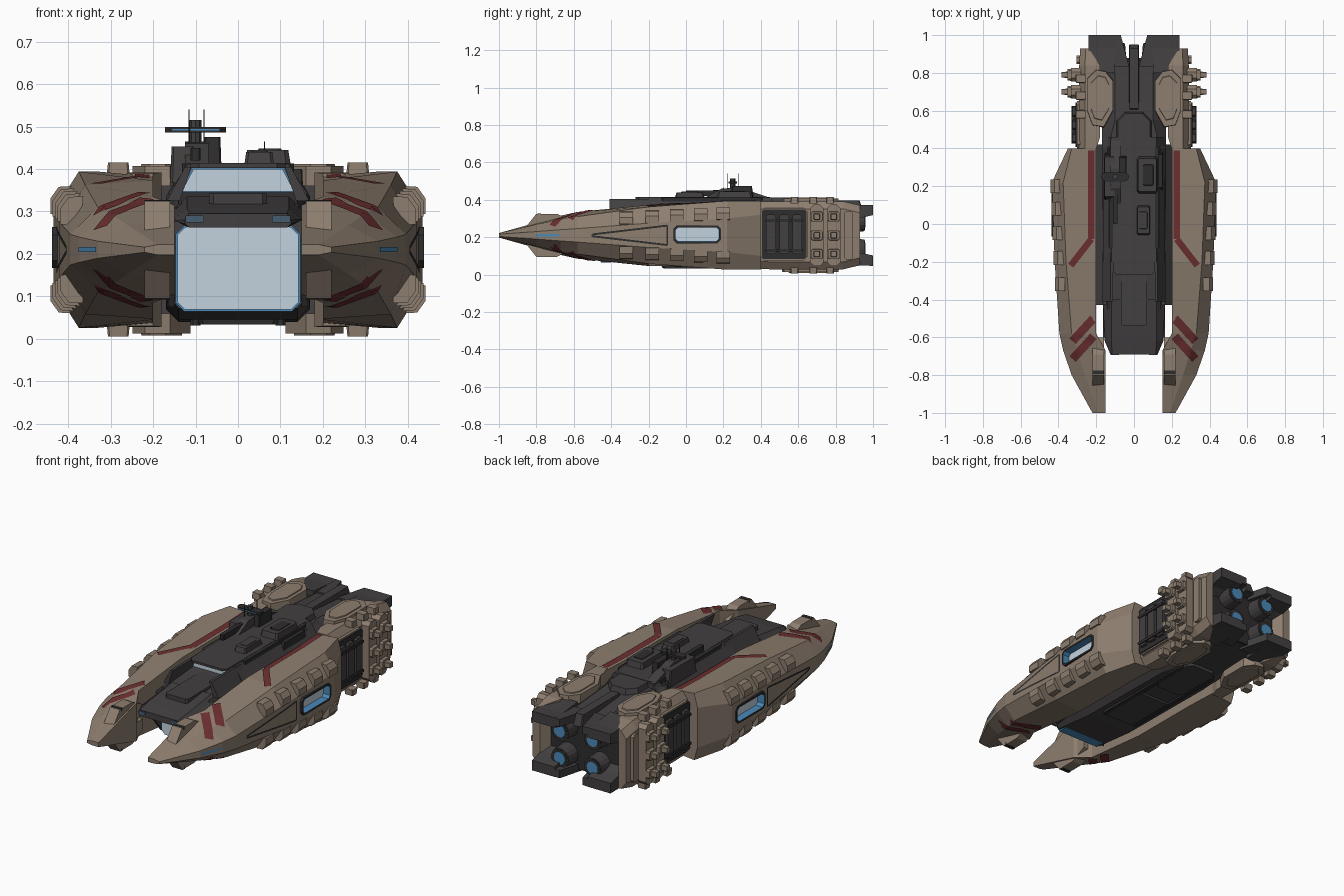
import bpy, bmesh, math
from mathutils import Vector
from mathutils.bvhtree import BVHTree

if "Cube" in bpy.data.objects:
    bpy.data.objects.remove(bpy.data.objects["Cube"])

MID = 0.21  # height of the ship's horizontal symmetry plane


def material(name, r, g, b):
    m = bpy.data.materials.new(name)
    m.use_nodes = True
    m.diffuse_color = (r, g, b, 1)
    m.node_tree.nodes["Principled BSDF"].inputs["Base Color"].default_value = (r, g, b, 1)
    return m


TAN = material("tan armour", 0.27, 0.21, 0.16)
DARK = material("dark hull", 0.055, 0.05, 0.051)
BLACK = material("black metal", 0.028, 0.026, 0.026)
RED = material("red paint", 0.15, 0.028, 0.03)
BLUE = material("blue glow", 0.07, 0.25, 0.48)
DIM = material("dim blue glass", 0.06, 0.11, 0.16)
GLASS = material("pale glass", 0.54, 0.65, 0.74)


def finish(name, bm, mat, mx=False, mz=False):
    """Mirror across x and the mid plane when asked, then make the object."""
    for on, axis in ((mx, 0), (mz, 2)):
        if on:
            copy = bmesh.ops.duplicate(bm, geom=bm.verts[:] + bm.edges[:] + bm.faces[:])["geom"]
            for v in (g for g in copy if isinstance(g, bmesh.types.BMVert)):
                v.co[axis] = -v.co[axis] if axis == 0 else 2 * MID - v.co[axis]
            bmesh.ops.reverse_faces(bm, faces=[g for g in copy if isinstance(g, bmesh.types.BMFace)])
    me = bpy.data.meshes.new(name)
    bm.to_mesh(me)
    me.materials.append(mat)
    ob = bpy.data.objects.new(name, me)
    bpy.context.collection.objects.link(ob)
    return ob


def loft(rings):
    """Skin a list of equal-length 3D rings and cap both ends."""
    bm = bmesh.new()
    vs = [[bm.verts.new(p) for p in r] for r in rings]
    n = len(vs[0])
    for a, b in zip(vs, vs[1:]):
        for i in range(n):
            bm.faces.new((a[i], a[(i + 1) % n], b[(i + 1) % n], b[i]))
    bm.faces.new(vs[0])
    bm.faces.new(vs[-1])
    bmesh.ops.recalc_face_normals(bm, faces=bm.faces)
    return bm


def prism(name, pts, axis, lo, hi, mat, mx=False, mz=False, taper=1.0):
    """Extrude a 2D outline along an axis; taper shrinks the far end."""
    c = [sum(p[k] for p in pts) / len(pts) for k in (0, 1)]
    far = [(c[0] + (p[0] - c[0]) * taper, c[1] + (p[1] - c[1]) * taper) for p in pts]

    def place(p, d):
        q = list(p)
        q.insert(axis, d)
        return q
    return finish(name, loft([[place(p, lo) for p in pts], [place(p, hi) for p in far]]), mat, mx, mz)


def octagon(cx, cy, w, h, c):
    """Rectangle of half sizes w, h with cut corners c."""
    return [(cx + x, cy + y) for x, y in ((-w, c - h), (c - w, -h), (w - c, -h), (w, c - h),
                                          (w, h - c), (w - c, h), (c - w, h), (-w, h - c))]


def circle(cx, cy, r, n=16):
    return [(cx + r * math.cos(i * math.tau / n), cy + r * math.sin(i * math.tau / n)) for i in range(n)]


def box(name, c, s, mat, mx=False, mz=False):
    """Block standing along z with cut corners and a narrowed top."""
    w, h = s[0] / 2, s[1] / 2
    return prism(name, octagon(c[0], c[1], w, h, min(w, h) * .2), 2, c[2] - s[2] / 2, c[2] + s[2] / 2,
                 mat, mx, mz, 0.88)


# Side hulls: y, inner x, shoulder x, outer x, inner height, shoulder height, flank height
POD = [(-1, .15, .19, .22, .012, .012, .006), (-.8, .15, .26, .33, .068, .058, .02),
       (-.67, .15, .30, .375, .105, .085, .03), (-.58, .20, .33, .395, .125, .1, .036),
       (-.2, .20, .36, .42, .163, .152, .065), (.22, .20, .375, .435, .165, .184, .09),
       (.4, .20, .33, .35, .172, .184, .11)]


def pod_ring(y, xi, xs, xo, hi, hs, m):
    half = [(xi, hi), (xs, hs), (xo, m)]
    return [(x, y, MID + z) for x, z in half] + [(x, y, MID - z) for x, z in reversed(half)]


pod = loft([pod_ring(*s) for s in POD])
skin = BVHTree.FromBMesh(pod)
hull = finish("side_hull", pod, TAN, mx=True)


def ribbon(name, path, width, axis, mat, mz=True):
    """Thin painted strip laid on the side hull from above (2) or from the side (0)."""
    bm = bmesh.new()
    ray = Vector((0, 0, -1)) if axis == 2 else Vector((-1, 0, 0))
    for a, b in zip(path, path[1:]):
        a, b = Vector(a), Vector(b)
        d = (b - a).normalized()
        side = Vector((-d.y, d.x)) * width / 2
        last = None
        for i in range(25):
            p = a.lerp(b, i / 24)
            row = []
            for k in (-1, 0, 1):
                q = list(p + side * k)
                q.insert(axis, 1)
                hit = skin.ray_cast(Vector(q), ray)[0]
                row.append(bm.verts.new(hit - ray * .004) if hit else None)
            if last:
                for k in (0, 1):
                    quad = (last[k], last[k + 1], row[k + 1], row[k])
                    if all(quad):
                        f = bm.faces.new(quad)
                        f.normal_update()
                        if f.normal.dot(ray) > 0:
                            f.normal_flip()
            last = row
    return finish(name, bm, mat, True, mz)


# Painted stripes and flank grooves
ribbon("long_stripe", [(.226, .41), (.226, -.08), (.335, -.22)], .034, 2, RED, False)
ribbon("front_stripe", [(.215, -.5), (.325, -.62)], .045, 2, RED)
ribbon("nose_stripe", [(.215, -.595), (.325, -.715)], .045, 2, RED)
ribbon("flank_groove", [(-.1, .262), (-.5, .215), (-.5, .205), (-.1, .158), (-.1, .262)], .01, 0, BLACK, False)
ribbon("nose_light", [(-.8, MID), (-.68, MID)], .012, 0, BLUE, False)

# Nose blocks on the inner edge
prism("nose_block", [(-.86, .25), (-.8, .325), (-.69, .325), (-.6, .28), (-.6, .22), (-.86, .22)],
      0, .16, .22, TAN, True, True)
prism("nose_block_band", octagon(.19, -.785, .03, .01, .003), 2, .31, .327, BLACK, True, True)

# Flank windows: dark frame, recess with glowing walls and a pane at the back
frame = prism("side_window_frame", octagon(.06, MID + .005, .127, .048, .018), 0, .37, .438, BLACK, True)
cutter = prism("side_window_cutter", octagon(.06, MID + .005, .117, .038, .014), 0, .395, .5, BLUE, True)
cutter.hide_render = True
cutter.hide_set(True)
for ob in (hull, frame):
    cut = ob.modifiers.new("window", "BOOLEAN")
    cut.operation, cut.solver, cut.object = "DIFFERENCE", "EXACT", cutter
    cut.material_mode = "TRANSFER"
prism("side_window_pane", octagon(.06, MID + .005, .115, .036, .013), 0, .394, .398, GLASS, True)

# Armour blocks along the chamfers of each side hull
for y in (-.32, -.18, -.05, .08, .2):
    t = (y + .58) / .8
    x, z = .388 + .035 * t, .288 + .037 * t
    section = [(x - .035, z + .036), (x, z + .034), (x + .02, z + .006), (x + .02, z - .03), (x - .03, z - .035)]
    finish("armour_block", loft([[(px, e, pz) for px, pz in section] for e in (y - .036, y + .036)]), TAN, True, True)

# Rear side hulls with tail fins
rear = [(.4, .20, .29, .18), (.46, .18, .29, .182), (.84, .18, .29, .182), (.93, .24, .285, .16)]
finish("rear_hull", loft([[(a, y, MID + h), (b - .03, y, MID + h), (b, y, MID + h - .04), (b, y, MID - h + .04),
                           (b - .03, y, MID - h), (a, y, MID - h)] for y, a, b, h in rear]), TAN, True)
prism("top_pad", [(.11, .6), (.16, .51), (.22, .52), (.25, .6), (.25, .77), (.2, .82), (.15, .81), (.11, .76)],
      2, .36, .407, TAN, True, True, .97)
prism("pad_inset", [(.13, .61), (.17, .545), (.21, .555), (.23, .61), (.23, .75), (.19, .79), (.15, .78), (.13, .74)],
      2, .40, .412, TAN, True, True, .95)
for y in (.58, .68, .77):
    box("pad_clamp", (.282, y, .398), (.055, .045, .034), TAN, True, True)

# Cargo bays and clamps on the rear flanks
prism("bay_frame", octagon(.525, MID + .005, .125, .14, .02), 0, .27, .303, TAN, True)
prism("bay_recess", octagon(.525, MID + .005, .118, .132, .01), 0, .28, .309, BLACK, True)
for y in (.455, .525, .595):
    prism("bay_column", octagon(y, MID + .005, .026, .105, .008), 0, .29, .325, DARK, True)
for z in (.13, .29):
    prism("bay_rail", octagon(.525, z, .1, .008, .003), 0, .3, .331, BLACK, True)
for y in (.70, .79):
    prism("clamp_strap", octagon(y, MID, .036, .165, .02), 0, .28, .333, TAN, True)
    for z in (.11, MID, .31):
        prism("clamp_block", octagon(y, z, .036, .03, .01), 0, .28, .352, TAN, True, False, .85)
        prism("clamp_bolt", octagon(y, z, .018, .018, .004), 0, .34, .383, TAN, True, False, .8)
prism("tail_strap", octagon(.87, MID, .022, .13, .01), 0, .27, .305, TAN, True)


# Central hull and overhanging bow: y, half width, top half width, bottom, top, edge drop
def core_ring(y, w, t, lo, hi, c):
    half = [(t, lo), (w, lo + c * .6), (w, hi - c), (t, hi)]
    return [(x, y, z) for x, z in half] + [(-x, y, z) for x, z in reversed(half)]


core = [(-.45, .165, .14, .072, .318, .05), (-.2, .17, .14, .046, .345, .05), (.4, .17, .14, .04, .385, .05),
        (.55, .17, .1, .045, .385, .05), (.86, .17, .1, .06, .36, .05)]
bow = [(-.69, .125, .115, .262, .295, .015), (-.62, .155, .12, .264, .308, .03), (-.4, .165, .12, .266, .335, .04)]
finish("central_hull", loft([core_ring(*s) for s in core]), DARK)
finish("bow_overhang", loft([core_ring(*s) for s in bow]), DARK)
prism("bow_cheek", [(-.6, .275), (-.44, .275), (-.44, .075)], 0, .15, .165, DARK, True)
prism("hull_joint", octagon(0, .2, .205, .11, .04), 1, -.43, .42, DARK)

# Hangar mouth under the overhang, and slit lights in the bow tip
prism("hangar_rim", octagon(0, .166, .147, .101, .02), 1, -.455, -.4, BLUE)
prism("hangar_field", octagon(0, .166, .143, .097, .018), 1, -.459, -.4, GLASS)
prism("bow_slit", octagon(.102, .282, .022, .008, .003), 1, -.694, -.68, DIM, True)

# Deck, bridge and its window under a lip
prism("deck_strip", octagon(0, -.37, .068, .17, .01), 2, .3, .342, DARK)
prism("bridge_window_rim", [(-.135, .342), (.135, .342), (.108, .403), (-.108, .403)], 1, -.203, -.1, BLUE)
prism("bridge_window", [(-.132, .347), (.132, .347), (.105, .4), (-.105, .4)], 1, -.207, -.1, GLASS)
prism("bridge", [(-.165, .34), (.165, .34), (.118, .412), (-.118, .412)], 1, -.2, .46, DARK)
prism("bridge_roof", octagon(0, .09, .112, .36, .02), 2, .402, .414, DARK)
prism("bridge_cheek", [(.137, .325), (.168, .325), (.125, .405), (.11, .405)], 1, -.41, -.15, DARK, True)
prism("deck_rail", octagon(.118, .14, .014, .27, .008), 2, .36, .413, BLACK, True)
prism("rear_deck", octagon(0, .5, .1, .1, .05), 2, .36, .412, DARK, False, False, .85)
box("spine", (0, .77, .365), (.055, .36, .06), DARK)
box("roof_hatch", (.05, .02, .425), (.07, .16, .03), DARK)
box("hatch_lid", (.05, .02, .438), (.045, .1, .01), DARK)
box("roof_house", (.07, .26, .425), (.11, .2, .04), DARK)
box("roof_vent", (.075, .26, .443), (.06, .12, .01), BLACK)
box("side_sensor", (.138, .28, .38), (.03, .2, .04), BLACK, True)

# Sensor tower with cross bar, gun and masts
box("tower_base", (-.13, .25, .41), (.06, .24, .085), DARK)
prism("tower", [(.08, .40), (.19, .46), (.29, .465), (.45, .41), (.45, .40)], 0, -.125, -.07, DARK)
box("tower_side", (-.06, .3, .44), (.042, .12, .07), BLACK)
prism("tower_neck", circle(-.1, .25, .014, 8), 2, .44, .515, DARK)
prism("sensor_bar", octagon(-.1, .25, .072, .022, .012), 2, .486, .499, BLACK)
prism("sensor_strip", octagon(-.1, .4925, .055, .002, .001), 1, .226, .25, BLUE)
for x, y, top in ((-.115, .22, .54), (-.08, .28, .54), (.062, .2, .465)):
    box("mast", (x, y, top - .05), (.003, .003, .1), BLACK)
prism("long_gun", octagon(-.1, .12, .012, .12, .004), 2, .42, .45, BLACK)

# Belly panels
for y, w, l in ((.02, .12, .16), (.42, .1, .16)):
    prism("belly_panel", octagon(0, y, w, l, .03), 2, .06, .034, DARK, False, False, .9)
prism("belly_keel", octagon(.1, .2, .012, .32, .006), 2, .06, .032, BLACK, True)

# Engine cowls and thrusters
prism("engine_cowl", [(.8, .385), (.93, .372), (1, .373), (1, .318), (.92, .3), (.86, .26), (.8, .26)],
      0, .1, .24, DARK, True, True)
prism("cowl_wedge", [(.025, .83), (.1, .83), (.1, 1), (.07, 1)], 2, .33, .372, DARK, True, True)
prism("engine_block", octagon(0, MID, .22, .15, .04), 1, .8, .88, BLACK)
prism("thruster", circle(.1, .285, .062), 1, .84, .955, DARK, True, True, .85)
prism("thruster_ring", circle(.1, .285, .047), 1, .9, .957, BLACK, True, True)
prism("thruster_glow", circle(.1, .285, .034), 1, .9, .96, BLUE, True, True)
